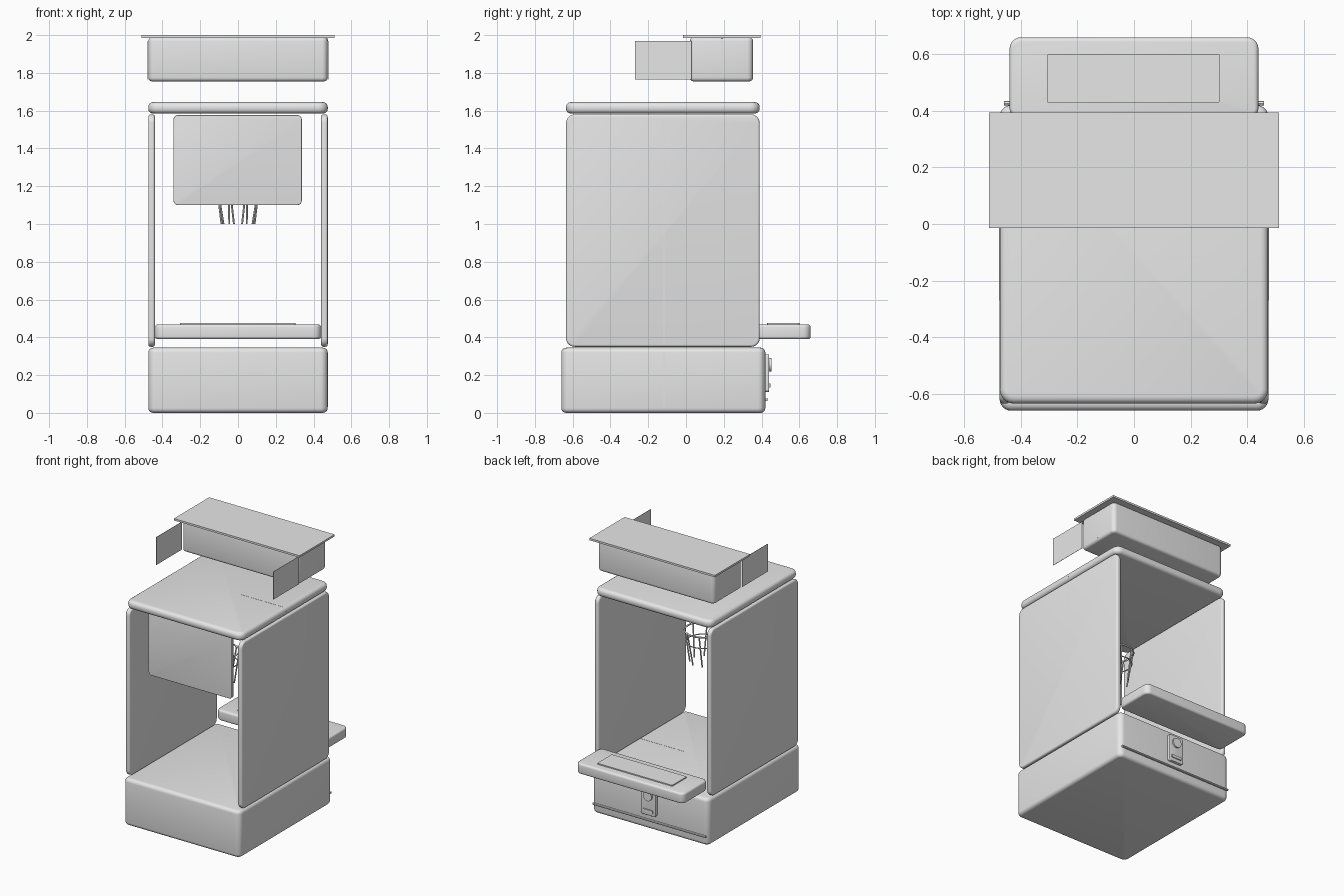
import bpy, bmesh, math
from mathutils import Vector

if "Cube" in bpy.data.objects:
    bpy.data.objects.remove(bpy.data.objects["Cube"], do_unlink=True)

GREY = (0.8, 0.8, 0.8, 1)
mat = bpy.data.materials.new("plain_grey")
mat.use_nodes = True
mat.diffuse_color = GREY
mat.node_tree.nodes["Principled BSDF"].inputs["Base Color"].default_value = GREY


def finish(name, bm):
    bmesh.ops.recalc_face_normals(bm, faces=bm.faces)
    mesh = bpy.data.meshes.new(name)
    bm.to_mesh(mesh)
    bm.free()
    obj = bpy.data.objects.new(name, mesh)
    bpy.context.collection.objects.link(obj)
    mesh.materials.append(mat)
    bpy.ops.object.select_all(action="DESELECT")
    obj.select_set(True)
    bpy.context.view_layer.objects.active = obj
    bpy.ops.object.shade_smooth_by_angle(angle=math.radians(35))
    return obj


def slab(name, x, y, z, axis=2, corner=0.0, edge=0.0):
    """Box with rounded corners seen along one axis and softened rims."""
    bm = bmesh.new()
    bmesh.ops.create_cube(bm, size=1)
    for v in bm.verts:
        v.co = [r[0] + (c + 0.5) * (r[1] - r[0]) for c, r in zip(v.co, (x, y, z))]
    if corner:
        along = [e for e in bm.edges
                 if abs((e.verts[0].co - e.verts[1].co).normalized()[axis]) > 0.9]
        bmesh.ops.bevel(bm, geom=along, offset=corner, segments=6,
                        profile=0.5, affect="EDGES")
    if edge:
        bm.normal_update()
        rim = [e for e in bm.edges
               if sum(abs(f.normal[axis]) > 0.9 for f in e.link_faces) == 1]
        bmesh.ops.bevel(bm, geom=rim, offset=edge, segments=4,
                        profile=0.5, affect="EDGES")
    return finish(name, bm)


def rod(name, a, b, radius, sides=8):
    a, b = Vector(a), Vector(b)
    bm = bmesh.new()
    bmesh.ops.create_cone(bm, cap_ends=True, segments=sides, radius1=radius,
                          radius2=radius, depth=(b - a).length)
    turn = (b - a).to_track_quat("Z", "Y").to_matrix()
    bmesh.ops.rotate(bm, matrix=turn, verts=bm.verts)
    bmesh.ops.translate(bm, vec=(a + b) / 2, verts=bm.verts)
    return finish(name, bm)


def ring(name, centre, major, minor):
    bpy.ops.mesh.primitive_torus_add(location=centre, major_radius=major,
                                     minor_radius=minor, major_segments=32,
                                     minor_segments=8)
    obj = bpy.context.object
    obj.name = name
    obj.data.materials.append(mat)
    bpy.ops.object.shade_smooth_by_angle(angle=math.radians(60))
    return obj


W = 0.475
BACK, FRONT = 0.39, -0.635

# Body: base, top and two side walls
slab("base", (-W, W), (-0.66, 0.42), (0, 0.345), corner=0.04, edge=0.025)
slab("top_panel", (-W, W), (FRONT, BACK), (1.585, 1.645), corner=0.05, edge=0.025)
for side, s in (("left", 1), ("right", -1)):
    x = sorted((s * 0.44, s * W))
    slab(side + "_wall", x, (FRONT, BACK), (0.35, 1.58), axis=0, corner=0.045, edge=0.012)

# Front screen
slab("front_screen", (-0.342, 0.338), (-0.555, -0.53), (1.1, 1.577),
     axis=1, corner=0.025, edge=0.004)

# Hanging claw behind the screen
CLAW = Vector((0, -0.2, 0))
ring("claw_ring", CLAW + Vector((0, 0, 1.235)), 0.125, 0.006)
ring("claw_inner_ring", CLAW + Vector((0, 0, 1.15)), 0.115, 0.004)
for i in range(8):
    a = math.tau * (i + 0.5) / 8
    def at(radius, z, turn=0):
        return CLAW + Vector((radius * math.cos(a + turn), radius * math.sin(a + turn), z))
    rod(f"claw_prong_{i + 1}", at(0.125, 1.235), at(0.09, 1.0, 0.15), 0.005)

# Sign box with lid and side flaps
slab("sign_box", (-W, W), (0.02, 0.355), (1.755, 1.988), corner=0.03, edge=0.02)
slab("sign_lid", (-0.512, 0.512), (-0.015, 0.395), (1.986, 2.0))
for side, s in (("left", 1), ("right", -1)):
    slab(side + "_flap", sorted((s * 0.476, s * 0.478)), (-0.27, 0.03), (1.765, 1.97))

# Rear tray
slab("rear_tray", (-0.44, 0.44), (0.37, 0.66), (0.39, 0.468), corner=0.04, edge=0.015)
slab("tray_plate", (-0.308, 0.304), (0.43, 0.6), (0.466, 0.476), corner=0.005)

# Rear control box and rail
slab("control_box", (-0.06, 0.06), (0.415, 0.44), (0.11, 0.31), axis=1,
     corner=0.015, edge=0.005)
rod("control_button", (0, 0.435, 0.255), (0, 0.452, 0.255), 0.035, 24)
slab("control_slot", (-0.04, 0.04), (0.438, 0.447), (0.135, 0.155))
rod("rear_rail", (-0.46, 0.427, 0.07), (0.46, 0.427, 0.07), 0.008)

# Seam strips on one side
SEAM = (-0.12, -0.113)
for name, z in (("base", (0.03, 0.32)), ("wall", (0.365, 1.565)), ("top", (1.61, 1.62))):
    slab(name + "_seam", (W - 0.001, W + 0.001), SEAM, z)
slab("sign_seam", (W - 0.001, W + 0.001), (0.187, 0.193), (1.775, 1.985))
for name, z in (("top_panel", 1.645), ("floor", 0.345), ("underside", 0.001)):
    slab(name + "_seam", (0.1, 0.445), SEAM, (z - 0.001, z + 0.001))
